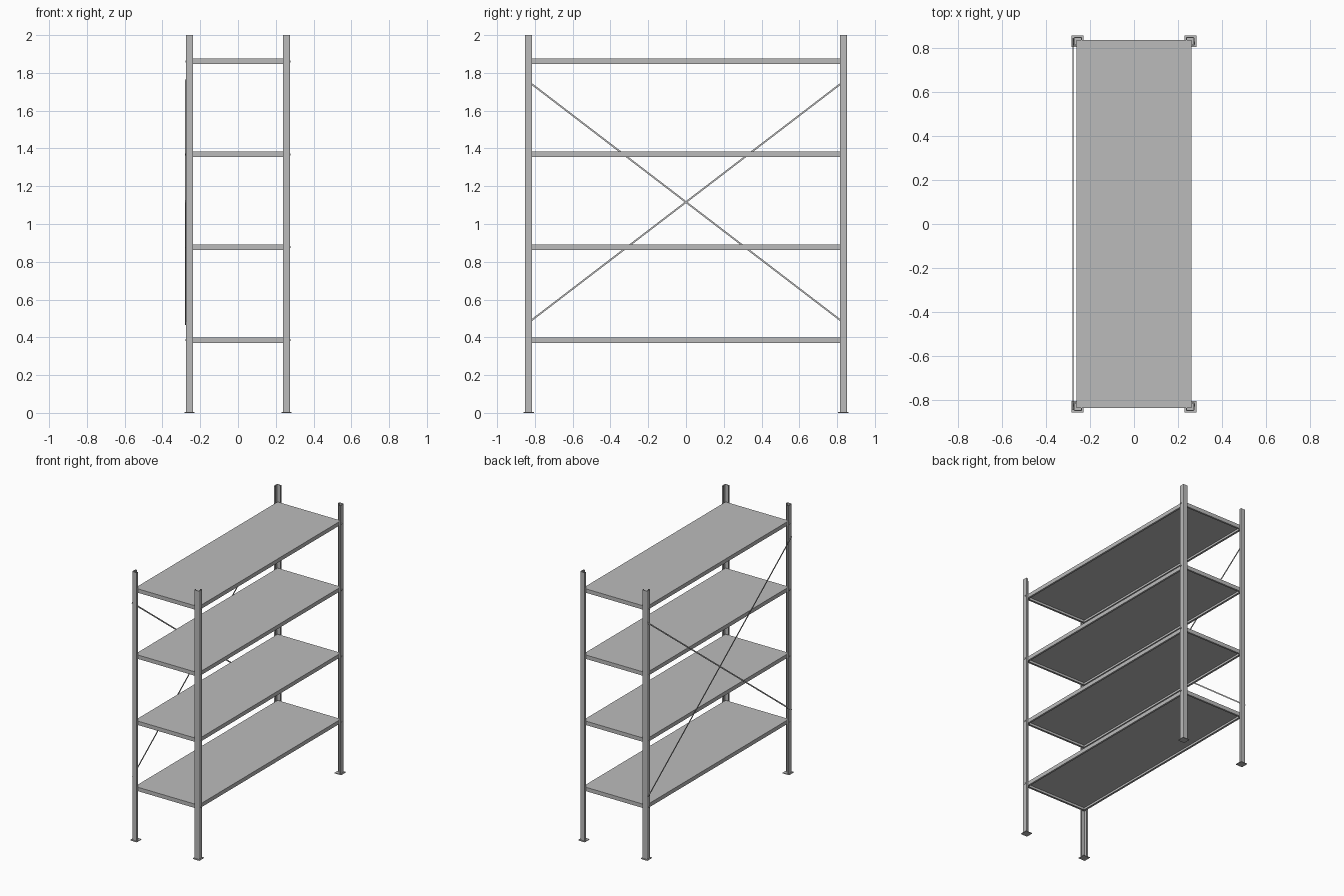
import bpy, bmesh, math
from mathutils import Matrix, Vector

cube = bpy.data.objects.get("Cube")
if cube:
    bpy.data.objects.remove(cube, do_unlink=True)

steel = bpy.data.materials.new("grey steel")
steel.use_nodes = True
GREY = (0.5, 0.5, 0.5, 1)
steel.diffuse_color = GREY
steel.node_tree.nodes["Principled BSDF"].inputs["Base Color"].default_value = GREY

PX, PY = 0.275, 0.852        # outer corner of the posts
LEG, LIP, T = 0.038, 0.014, 0.004
SX, SY, SH = 0.261, 0.838, 0.029
SHELF_TOPS = [0.40 + 0.4917 * i for i in range(4)]
CORNERS = [(sx, sy) for sx in (-1, 1) for sy in (-1, 1)]


def finish(name, bm):
    bmesh.ops.recalc_face_normals(bm, faces=bm.faces)
    mesh = bpy.data.meshes.new(name)
    bm.to_mesh(mesh)
    bm.free()
    mesh.materials.append(steel)
    ob = bpy.data.objects.new(name, mesh)
    bpy.context.collection.objects.link(ob)
    return ob


def box(bm, centre, size, rot=Matrix()):
    m = Matrix.Translation(centre) @ rot @ Matrix.Diagonal((*size, 1))
    bmesh.ops.create_cube(bm, size=1, matrix=m)


def side_name(sx, sy):
    return ("front" if sy < 0 else "back") + ("_left" if sx > 0 else "_right")


# Corner posts: lipped angle section with a rounded outer corner
def post(sx, sy):
    r = 0.006
    arc = [(r - r * math.cos(a), r - r * math.sin(a))
           for a in (0, math.pi / 6, math.pi / 3, math.pi / 2)]
    half = [(T, T), (LEG - T, T), (LEG - T, LIP), (LEG, LIP), (LEG, 0)]
    # distances inward from the outer corner
    outline = half + arc[::-1] + [(b, a) for a, b in half[:0:-1]]
    bm = bmesh.new()
    verts = [bm.verts.new((sx * (PX - a), sy * (PY - b), 0)) for a, b in outline]
    face = bm.faces.new(verts)
    top = bmesh.ops.extrude_face_region(bm, geom=[face])["geom"]
    bmesh.ops.translate(bm, vec=(0, 0, 2),
                        verts=[v for v in top if isinstance(v, bmesh.types.BMVert)])
    finish(side_name(sx, sy) + "_post", bm)


for sx, sy in CORNERS:
    post(sx, sy)

    # Foot plate
    bm = bmesh.new()
    box(bm, (sx * 0.257, sy * 0.833, 0.0025), (0.054, 0.054, 0.005))
    finish(side_name(sx, sy) + "_foot", bm)

    # Bolt heads beside each shelf
    bm = bmesh.new()
    for z in SHELF_TOPS:
        m = Matrix.Translation((sx * (PX + 0.001), sy * 0.825, z - SH / 2)) \
            @ Matrix.Rotation(math.pi / 2, 4, "Y")
        bmesh.ops.create_cone(bm, cap_ends=True, segments=6, radius1=0.006,
                              radius2=0.006, depth=0.006, matrix=m)
    finish(side_name(sx, sy) + "_bolts", bm)

# Shelves: folded pans with a return flange underneath
for i, top in enumerate(SHELF_TOPS):
    bm = bmesh.new()
    t, flange = 0.003, 0.014
    box(bm, (0, 0, top - t / 2), (2 * SX, 2 * SY, t))
    for s in (-1, 1):
        box(bm, (s * (SX - t / 2), 0, top - SH / 2), (t, 2 * SY, SH))
        box(bm, (0, s * (SY - t / 2), top - SH / 2), (2 * SX, t, SH))
        box(bm, (s * (SX - flange / 2), 0, top - SH + t / 2), (flange, 2 * SY, t))
        box(bm, (0, s * (SY - flange / 2), top - SH + t / 2), (2 * SX, flange, t))
    finish(f"shelf_{i + 1}", bm)

# Crossed bracing straps on the right side
run, rise = 1.69, 1.293
for s, name, x in ((1, "rising_brace", -0.2765), (-1, "falling_brace", -0.2795)):
    bm = bmesh.new()
    rot = Matrix.Rotation(s * math.atan2(rise, run), 4, "X")
    box(bm, Vector((x, 0, 1.116)), (0.003, math.hypot(run, rise), 0.009), rot)
    finish(name, bm)
